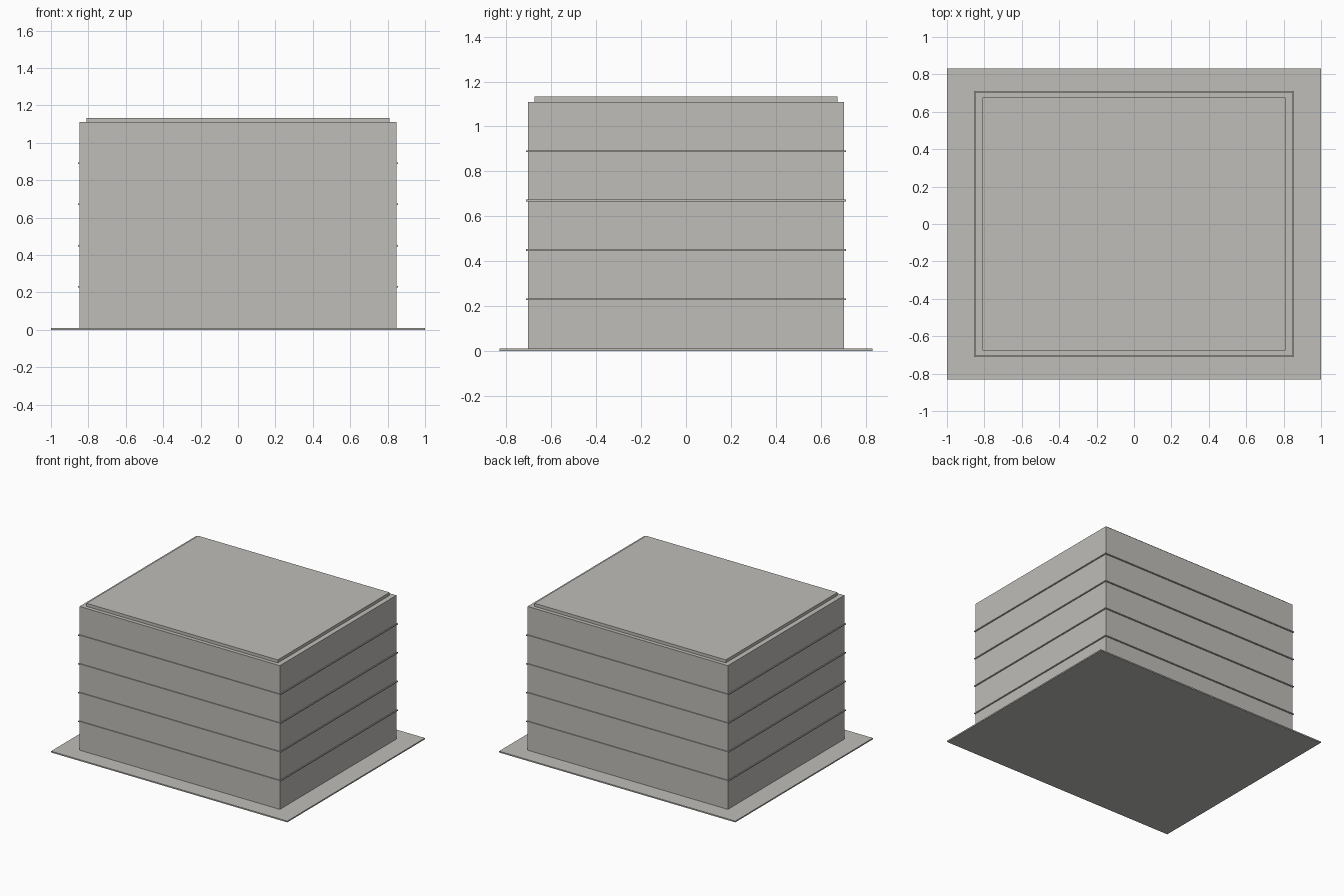
import bpy

if "Cube" in bpy.data.objects:
    bpy.data.objects.remove(bpy.data.objects["Cube"])

# One warm grey for the whole building
grey = bpy.data.materials.new("warm_grey")
grey.diffuse_color = (0.52, 0.51, 0.48, 1.0)
grey.use_nodes = True
grey.node_tree.nodes["Principled BSDF"].inputs["Base Color"].default_value = grey.diffuse_color


def slab(name, half_x, half_y, bottom, top):
    """Rectangular block centred on the vertical axis."""
    bpy.ops.mesh.primitive_cube_add(size=1, location=(0, 0, (bottom + top) / 2))
    block = bpy.context.object
    block.name = name
    block.scale = (2 * half_x, 2 * half_y, top - bottom)
    bpy.ops.object.transform_apply(location=False, rotation=False, scale=True)
    block.data.materials.append(grey)
    return block


BASE_TOP = 0.01
STOREYS = 5
PITCH = 0.22        # storey height
BAND = 0.008        # thickness of the ledges between storeys

# Ground plate
slab("ground_plate", 1.0, 0.832, 0.0, BASE_TOP)

# Storeys, with a thin projecting ledge between each pair
for i in range(STOREYS):
    floor = BASE_TOP + i * PITCH
    slab(f"storey_{i + 1}", 0.848, 0.705, floor, floor + PITCH)
    if i:
        slab(f"floor_ledge_{i}", 0.855, 0.712, floor - BAND / 2, floor + BAND / 2)

# Slightly inset roof slab
roof = BASE_TOP + STOREYS * PITCH
slab("roof_slab", 0.81, 0.676, roof, roof + 0.023)
